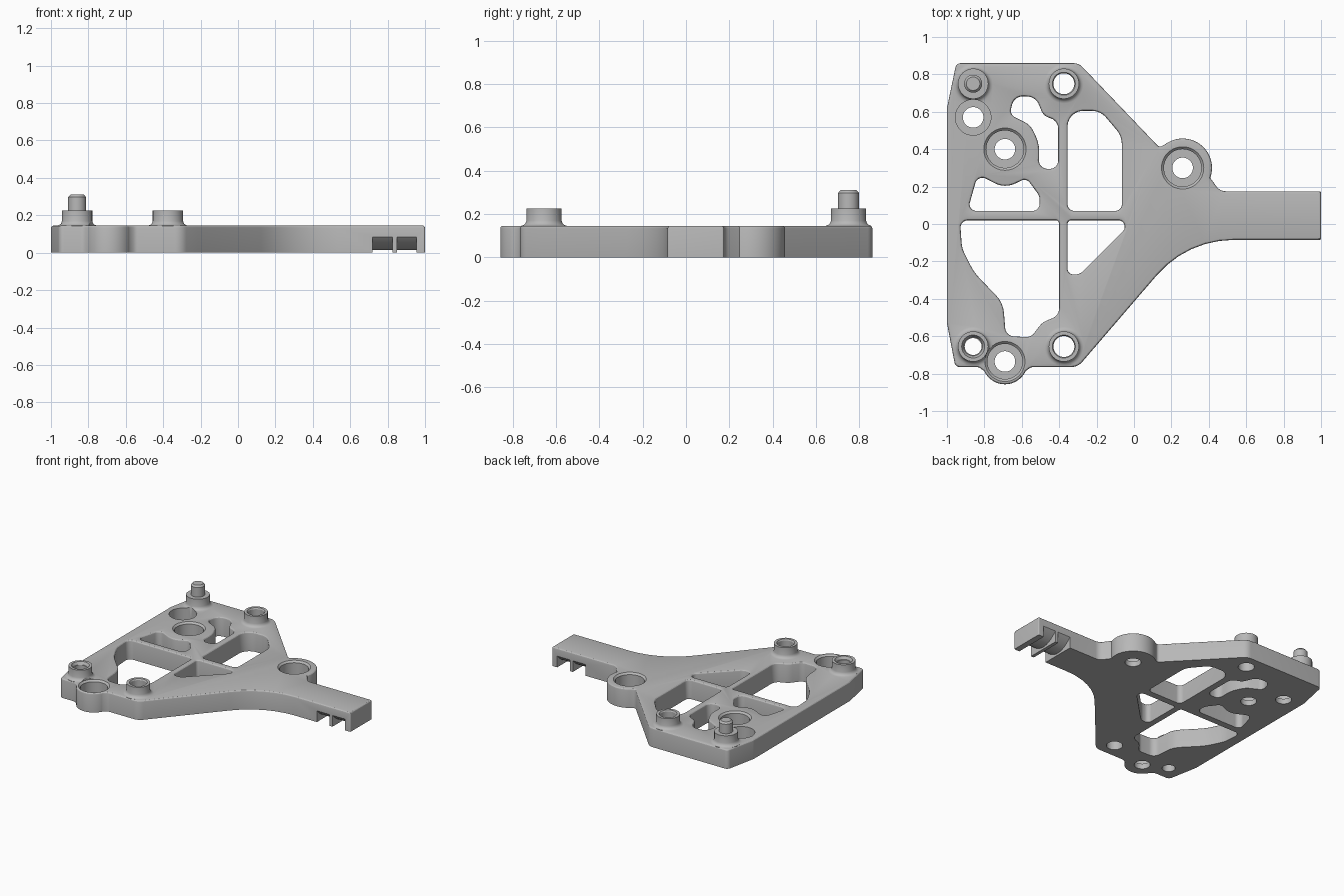
import bpy, bmesh
from math import sin, cos, tan, pi, radians
from mathutils import Vector

if "Cube" in bpy.data.objects:
    bpy.data.objects.remove(bpy.data.objects["Cube"])

H = 0.145      # plate thickness
EDGE = 0.013   # rounded top edge

grey = bpy.data.materials.new("plain grey")
grey.use_nodes = True
grey.diffuse_color = (0.48, 0.48, 0.48, 1)
grey.node_tree.nodes["Principled BSDF"].inputs["Base Color"].default_value = grey.diffuse_color


def arc(cx, cy, r, a0=0, a1=360, n=48):
    """Unfilleted corner points along an arc; a full turn leaves out the repeat."""
    last = n if a1 - a0 == 360 else n + 1
    angles = [radians(a0 + (a1 - a0) * i / n) for i in range(last)]
    return [(cx + r * cos(a), cy + r * sin(a), 0) for a in angles]


def fillet(corners):
    """Round every (x, y, radius) corner of a closed polygon."""
    out = []
    for i, (x, y, r) in enumerate(corners):
        p = Vector((x, y))
        if r == 0:
            out.append(p)
            continue
        to_a = Vector(corners[i - 1][:2]) - p
        to_b = Vector(corners[(i + 1) % len(corners)][:2]) - p
        half = to_a.angle(to_b) / 2
        reach = min(r / tan(half), 0.48 * to_a.length, 0.48 * to_b.length)
        r = reach * tan(half)
        a, b = to_a.normalized(), to_b.normalized()
        centre = p + (a + b).normalized() * (r / sin(half))
        start, end = p + a * reach - centre, p + b * reach - centre
        turn = start.angle_signed(end)
        steps = max(3, int(abs(turn) / radians(8)))
        for k in range(steps + 1):
            t = -turn * k / steps
            out.append(centre + Vector((start.x * cos(t) - start.y * sin(t),
                                        start.x * sin(t) + start.y * cos(t))))
    return out


def offset(points, d):
    """Move a counter-clockwise outline outwards by d."""
    out = []
    for i, p in enumerate(points):
        e1 = (p - points[i - 1]).normalized()
        e2 = (points[(i + 1) % len(points)] - p).normalized()
        n = Vector((e1.y + e2.y, -e1.x - e2.x)).normalized()
        out.append(p + n * d / max(0.5, n.dot(Vector((e1.y, -e1.x)))))
    return out


def loft(name, corners, levels, sideways=False):
    """Stack an outline at (height, offset) levels into a closed solid."""
    points = fillet(corners)
    bm = bmesh.new()
    rings = []
    for z, d in levels:
        ring = offset(points, d) if d else points
        rings.append([bm.verts.new((z, p.x, p.y) if sideways else (p.x, p.y, z)) for p in ring])
    for low, high in zip(rings, rings[1:]):
        for i in range(len(low)):
            bm.faces.new((low[i - 1], low[i], high[i], high[i - 1]))
    bm.faces.new(rings[0][::-1])
    bm.faces.new(rings[-1])
    bmesh.ops.recalc_face_normals(bm, faces=bm.faces)
    mesh = bpy.data.meshes.new(name)
    bm.to_mesh(mesh)
    bm.free()
    mesh.materials.append(grey)
    ob = bpy.data.objects.new(name, mesh)
    bpy.context.scene.collection.objects.link(ob)
    return ob


def combine(target, operation, tools):
    """Apply a boolean for each tool, then drop the tool."""
    bpy.context.view_layer.objects.active = target
    for tool in tools:
        tool.hide_render = True
        mod = target.modifiers.new("boolean", "BOOLEAN")
        mod.operation, mod.solver, mod.object = operation, "EXACT", tool
        bpy.ops.object.modifier_apply(modifier=mod.name)
        bpy.data.objects.remove(tool)


def rounded_top(sign):
    """Quarter-round levels just under the top face."""
    return [(H - EDGE + EDGE * sin(t), sign * EDGE * (1 - cos(t)))
            for t in (0, pi / 6, pi / 3, pi / 2)]


# Plate with two round lobes and a tapering arm
outline = ([(-1, -0.53, 0.05), (-0.955, -0.765, 0.03), (-0.83, -0.765, 0.04)]
           + arc(-0.69, -0.735, 0.122, 205, 335, 30)
           + [(-0.55, -0.765, 0.04), (-0.30, -0.765, 0.08), (-0.21, -0.66, 0.15),
              (0.285, -0.085, 0.54), (1, -0.085, 0.008), (1, 0.175, 0.008),
              (0.46, 0.175, 0.06)]
           + arc(0.26, 0.30, 0.157, -20, 128, 34)
           + [(0.135, 0.41, 0.04), (-0.295, 0.86, 0.07), (-0.95, 0.86, 0.03),
              (-1, 0.62, 0.05)])
plate = loft("mounting_plate", outline, [(0, 0)] + rounded_top(-1))

# Raised bosses with flared feet
flare = [(H - 0.05, 0.024), (H, 0.024), (H + 0.004, 0.013), (H + 0.011, 0.005),
         (H + 0.024, 0), (0.225, 0)]
boss_spots = [(-0.86, 0.75), (-0.375, 0.75), (-0.86, -0.655), (-0.375, -0.655)]
combine(plate, "UNION", [loft("boss", arc(x, y, 0.081), flare) for x, y in boss_spots])

# Locating pin on the rear right boss
combine(plate, "UNION", [loft("pin", arc(-0.86, 0.75, 0.048),
                              [(0.2, 0), (0.297, 0), (0.31, -0.012)])])

# Lightening pockets
pockets = [
    [(-0.93, 0.02, 0.04), (-0.92, -0.13, 0.15), (-0.855, -0.26, 0.3), (-0.70, -0.42, 0.15),
     (-0.685, -0.60, 0.05), (-0.55, -0.605, 0.05), (-0.49, -0.525, 0.1),
     (-0.40, -0.49, 0.06), (-0.40, 0.02, 0.02)],
    [(-0.89, 0.07, 0.035), (-0.505, 0.07, 0.045), (-0.505, 0.15, 0.06), (-0.575, 0.245, 0.035),
     (-0.69, 0.19, 0.2), (-0.835, 0.265, 0.04)],
    [(-0.665, 0.585, 0.04), (-0.555, 0.53, 0.1), (-0.505, 0.43, 0.2), (-0.51, 0.295, 0.045),
     (-0.405, 0.295, 0.045), (-0.405, 0.55, 0.07), (-0.485, 0.58, 0.06),
     (-0.525, 0.68, 0.07), (-0.64, 0.685, 0.06)],
    [(-0.355, 0.07, 0.035), (-0.065, 0.07, 0.035), (-0.065, 0.47, 0.12),
     (-0.18, 0.605, 0.1), (-0.355, 0.605, 0.1)],
    [(-0.355, -0.27, 0.04), (-0.29, -0.27, 0.06), (0, 0.02, 0.035), (-0.355, 0.02, 0.02)],
]
pocket_levels = [(-0.1, 0)] + rounded_top(1) + [(H + 0.02, EDGE)]
combine(plate, "DIFFERENCE", [loft("pocket", p, pocket_levels) for p in pockets])

# Counterbores, then through holes
bores = [(-0.69, 0.40, 0.1), (0.26, 0.30, 0.1), (-0.69, -0.735, 0.094), (-0.86, 0.57, 0.095)]
bore_levels = [(0.04, 0)] + rounded_top(1)[0::3] + [(H + 0.02, EDGE)]
straight = [(0.04, 0), (H + 0.02, 0)]
combine(plate, "DIFFERENCE", [loft("bore", arc(x, y, r), straight if y == 0.57 else bore_levels)
                              for x, y, r in bores])
holes = [(x, y, 0.055) for x, y, r in bores] + [(x, y, 0.056) for x, y in boss_spots[1::2]]
holes.append((*boss_spots[2], 0.045))
combine(plate, "DIFFERENCE", [loft("hole", arc(x, y, r), [(-0.1, 0), (0.3, 0)])
                              for x, y, r in holes])

# Countersunk rims on the open bosses
combine(plate, "DIFFERENCE", [loft("rim", arc(x, y, 0.05), [(0.205, 0), (0.235, 0.017)])
                              for x, y in boss_spots[1:]])

# Two bowed strap grooves under the arm
bow = [(0.045 + 0.15 * t, 0.015 + 0.093 * t * t, 0) for t in [1 - i / 12 for i in range(25)]]
groove = [(-0.105, -0.05, 0), (0.195, -0.05, 0)] + bow
combine(plate, "DIFFERENCE", [loft("groove", groove, [(x, 0), (x + 0.105, 0)], True)
                              for x in (0.72, 0.85)])

bpy.ops.object.select_all(action="DESELECT")
plate.select_set(True)
bpy.context.view_layer.objects.active = plate
bpy.ops.object.shade_smooth_by_angle(angle=radians(28))
